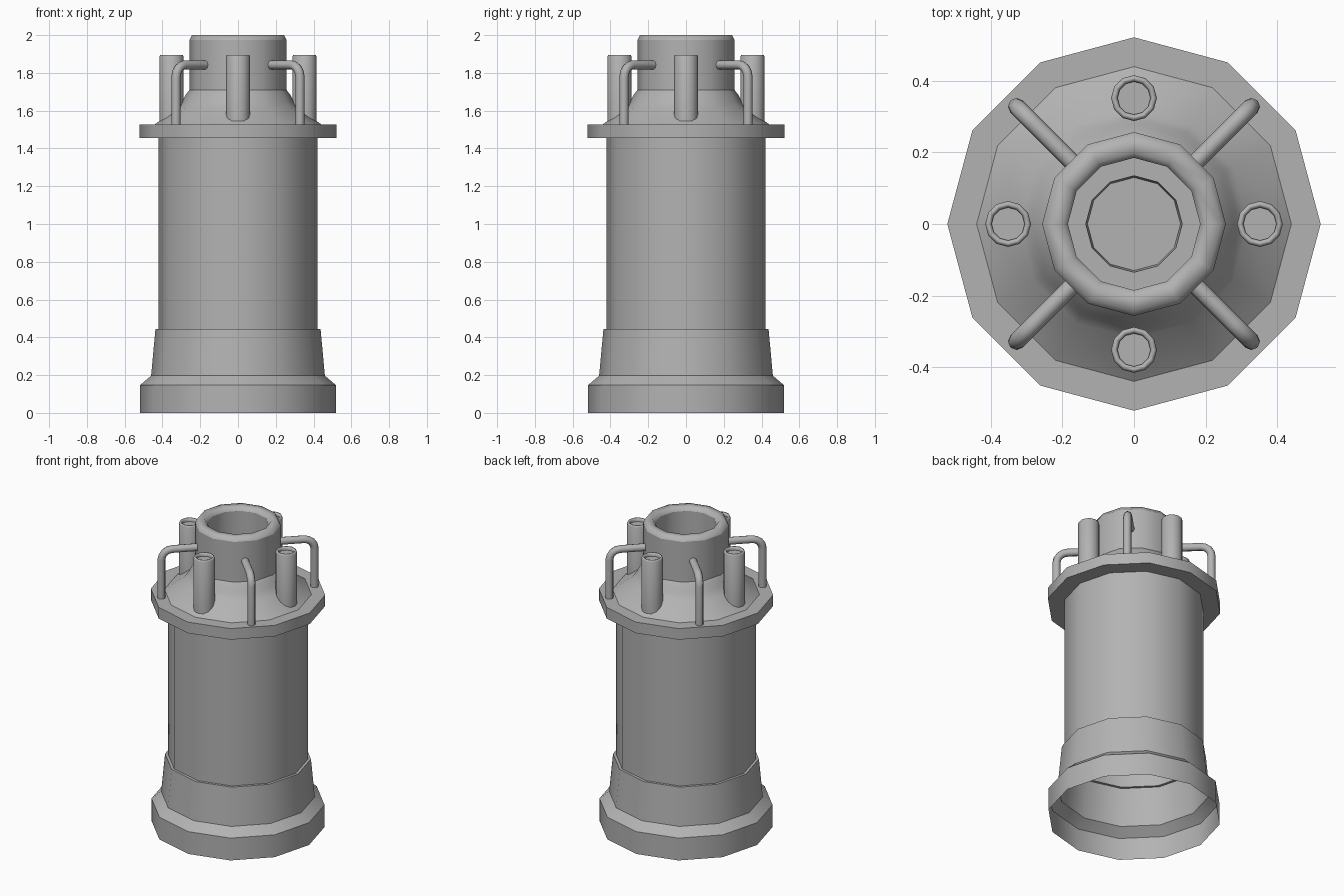
import bpy, bmesh, math
from mathutils import Vector

if "Cube" in bpy.data.objects:
    bpy.data.objects.remove(bpy.data.objects["Cube"])

# Mid-dark grey for every part
grey = bpy.data.materials.new("dark_grey")
grey.diffuse_color = (0.45, 0.45, 0.45, 1)
grey.use_nodes = True
grey.node_tree.nodes["Principled BSDF"].inputs["Base Color"].default_value = grey.diffuse_color


def finish(name, bm, angle):
    mesh = bpy.data.meshes.new(name)
    bm.to_mesh(mesh)
    bm.free()
    mesh.materials.append(grey)
    ob = bpy.data.objects.new(name, mesh)
    bpy.context.collection.objects.link(ob)
    bpy.ops.object.select_all(action='DESELECT')
    ob.select_set(True)
    bpy.context.view_layer.objects.active = ob
    bpy.ops.object.shade_smooth_by_angle(angle=math.radians(angle))
    return ob


def bridge(bm, rings):
    """Join successive rings of vertices with quads."""
    for a, b in zip(rings, rings[1:]):
        for i in range(len(a)):
            j = (i + 1) % len(a)
            bm.faces.new((a[i], a[j], b[j], b[i]))


def lathe(name, profile, sides=12, center=(0, 0), cap_end=False, angle=35):
    """Revolve (radius, z) points, listed so the outside goes upward."""
    bm = bmesh.new()
    turns = [2 * math.pi * i / sides for i in range(sides)]
    rings = [[bm.verts.new((center[0] + r * math.cos(t), center[1] + r * math.sin(t), z))
              for t in turns] for r, z in profile]
    bridge(bm, rings)
    if cap_end:
        bm.faces.new(rings[-1])
    return finish(name, bm, angle)


def tube(name, path, radius, side_axis, sides=8):
    """Sweep a circle along a planar path; side_axis is the plane normal."""
    bm = bmesh.new()
    turns = [2 * math.pi * i / sides for i in range(sides)]
    rings = []
    for k, p in enumerate(path):
        d = (path[min(k + 1, len(path) - 1)] - path[max(k - 1, 0)]).normalized()
        u = side_axis.cross(d)
        rings.append([bm.verts.new(p + radius * (math.cos(t) * side_axis + math.sin(t) * u))
                      for t in turns])
    bridge(bm, rings)
    bm.faces.new(rings[0])
    bm.faces.new(rings[-1])
    bmesh.ops.recalc_face_normals(bm, faces=bm.faces)
    return finish(name, bm, 50)


# Open-bottomed base with sloping skirt, and main barrel
lathe("base_and_barrel", [(0.518, 0), (0.518, 0.147), (0.46, 0.197), (0.437, 0.445),
                          (0.42, 0.445), (0.42, 1.455)])
# Flange around the top of the barrel
lathe("flange", [(0.42, 1.455), (0.522, 1.455), (0.522, 1.528), (0.44, 1.528)])
# Rounded shoulder
lathe("shoulder", [(0.44, 1.528), (0.32, 1.617), (0.295, 1.65), (0.28, 1.68), (0.257, 1.71)],
      angle=40)
# Neck, rounded rim and stepped bore
lathe("neck", [(0.257, 1.71), (0.257, 1.975)])
lathe("neck_rim", [(0.257, 1.975), (0.243, 2.0), (0.2, 2.0), (0.185, 1.975)], angle=70)
lathe("neck_bore", [(0.185, 1.975), (0.185, 1.74), (0.135, 1.74), (0.13, 1.69)], cap_end=True)

# Four hollow upright pipes and four bent handles
for k in range(4):
    a = k * math.pi / 2
    lathe(f"pipe_{k + 1}", [(0.064, 1.53), (0.064, 1.887), (0.059, 1.896), (0.052, 1.896),
                            (0.046, 1.887), (0.046, 1.875)],
          center=(0.352 * math.cos(a), 0.352 * math.sin(a)), cap_end=True, angle=70)
    a += math.pi / 4
    out = Vector((math.cos(a), math.sin(a), 0))
    side = Vector((-math.sin(a), math.cos(a), 0))
    bend = 0.065
    pts = [(0.464, 1.52)]
    for i in range(5):
        t = i * math.pi / 8
        pts.append((0.464 - bend + bend * math.cos(t), 1.842 - bend + bend * math.sin(t)))
    pts.append((0.225, 1.842))
    tube(f"handle_{k + 1}", [out * r + Vector((0, 0, z)) for r, z in pts], 0.0245, side)
